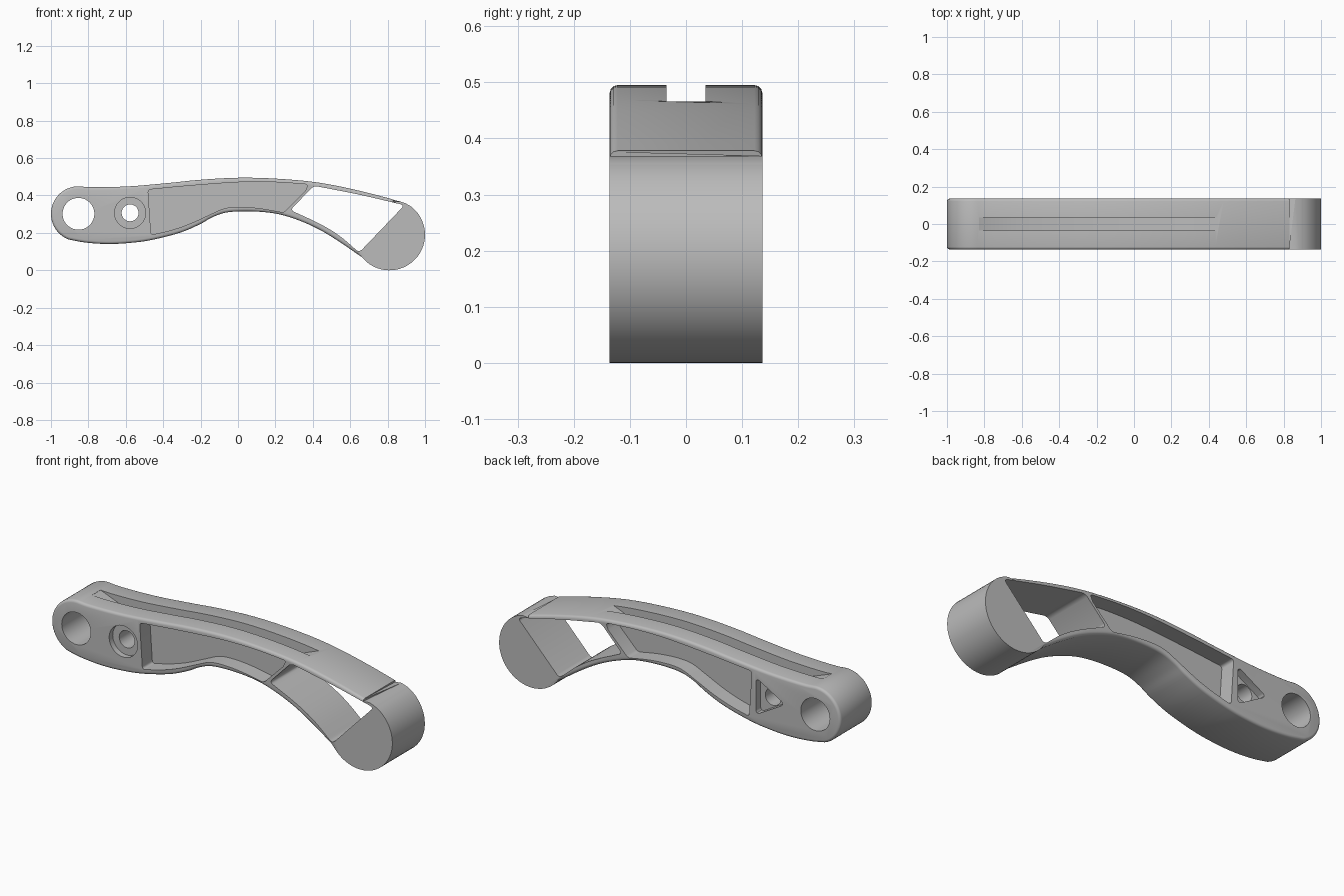
import bpy, bmesh
from math import cos, sin, radians
from mathutils import Vector

cube = bpy.data.objects.get("Cube")
if cube:
    bpy.data.objects.remove(cube, do_unlink=True)

HALF = 0.136      # half thickness of the arm
WEB = 0.052       # half thickness of the pocket web
SLOT = 0.035      # half width of the top slot

grey = bpy.data.materials.new("plain grey")
grey.use_nodes = True
grey.diffuse_color = (0.5, 0.5, 0.5, 1)
grey.node_tree.nodes["Principled BSDF"].inputs["Base Color"].default_value = (0.5, 0.5, 0.5, 1)


def smooth(points, steps=5):
    """Smooth curve through x, z points."""
    p = [Vector(q) for q in points]
    p = [2 * p[0] - p[1]] + p + [2 * p[-1] - p[-2]]
    out = []
    for a, b, c, d in zip(p, p[1:], p[2:], p[3:]):
        for i in range(steps):
            t = i / steps
            out.append(0.5 * (2 * b + (c - a) * t + (2 * a - 5 * b + 4 * c - d) * t ** 2
                              + (3 * b - a - 3 * c + d) * t ** 3))
    return out + [p[-2]]


def arc(cx, cz, r, start, end, n):
    angles = [radians(start + (end - start) * i / n) for i in range(n + 1)]
    return [Vector((cx + r * cos(a), cz + r * sin(a))) for a in angles]


def circle(cx, cz, r):
    return arc(cx, cz, r, 0, 360, 48)[:-1]


def prism(name, outline, y0, y1, corner=0, rim=None):
    """Extrude an x, z outline along y, rounding its corners or its rims."""
    bm = bmesh.new()
    low = [bm.verts.new((p[0], y0, p[1])) for p in outline]
    high = [bm.verts.new((p[0], y1, p[1])) for p in outline]
    n = len(outline)
    bm.faces.new(low)
    bm.faces.new(high[::-1])
    for i in range(n):
        j = (i + 1) % n
        bm.faces.new((low[j], low[i], high[i], high[j]))
    bmesh.ops.recalc_face_normals(bm, faces=bm.faces)
    if corner:
        sharp = [e for e in bm.edges if abs(e.verts[0].co.y - e.verts[1].co.y) > 0.001
                 and e.calc_face_angle() > 0.4]
        bmesh.ops.bevel(bm, geom=sharp, offset=corner, segments=4, profile=0.5, affect='EDGES')
    if rim:
        edges = [e for e in bm.edges if abs(e.verts[0].co.y - e.verts[1].co.y) < 0.001
                 and rim((e.verts[0].co + e.verts[1].co) / 2)]
        bmesh.ops.bevel(bm, geom=edges, offset=0.014, segments=3, profile=0.5, affect='EDGES')
    mesh = bpy.data.meshes.new(name)
    bm.to_mesh(mesh)
    bm.free()
    ob = bpy.data.objects.new(name, mesh)
    bpy.context.collection.objects.link(ob)
    mesh.materials.append(grey)
    return ob


# Lever body: rounded pivot end, arched arm, round weighted head
top = smooth([(-.853, .449), (-.77, .444), (-.58, .449), (-.37, .467), (-.2, .484), (.01, .495),
              (.22, .489), (.436, .468), (.65, .425), (.863, .369), (.913, .349)])
head = arc(.81, .19, .19, 57, -141, 32)
belly = smooth([(.662, .07), (.543, .152), (.436, .217), (.33, .265), (.222, .299), (.115, .313),
                (.008, .315), (-.072, .307), (-.142, .281), (-.206, .245), (-.313, .2),
                (-.473, .16), (-.607, .144), (-.714, .141), (-.82, .149), (-.903, .164)])
pivot = arc(-.853, .302, .147, 250, 90, 28)
body = prism("lever_arm", top + head[1:] + belly[1:] + pivot[1:-1], -HALF, HALF,
             rim=lambda c: (c.x - .81) ** 2 + (c.z - .19) ** 2 > .0375)

cutters = []


def cut(name, outline, y0, y1, corner=0):
    cutters.append(prism(name, outline, y0, y1, corner))


# Through holes
cut("pivot_hole", circle(-.853, .302, .085), -1, 1)
cut("screw_hole", circle(-.577, .307, .045), -1, 1)
window = (smooth([(.405, .452), (.65, .404), (.89, .348)])
          + smooth([(.648, .095), (.543, .184), (.436, .249), (.28, .322)]))
cut("window", window, -1, 1, .02)

# Screw seat on the front, three-sided nut seat on the back
cut("screw_seat", circle(-.577, .307, .083), -1, -HALF + .03)
cut("nut_seat", [(-.505, .405), (-.505, .209), (-.675, .307)], HALF - .04, 1, .025)

# Matching side pockets around a central web
pocket = (smooth([(-.481, .431), (-.26, .452), (.008, .471), (.2, .471), (.375, .459)])
          + [Vector((.36, .425))]
          + smooth([(.245, .309), (.12, .331), (.008, .339), (-.072, .331), (-.152, .297),
                    (-.26, .248), (-.36, .214), (-.465, .189)]))
cut("front_pocket", pocket, -1, -WEB, .014)
cut("back_pocket", pocket, WEB, 1, .014)

# Long slot in the top, ramped at both ends
cut("top_slot", [(-.83, .446), (-.63, .37), (.28, .4), (.45, .467), (.45, .7), (-.83, .7)],
    -SLOT, SLOT)

bpy.context.view_layer.objects.active = body
body.select_set(True)
for c in cutters:
    mod = body.modifiers.new(c.name, 'BOOLEAN')
    mod.operation = 'DIFFERENCE'
    mod.solver = 'EXACT'
    mod.object = c
    bpy.ops.object.modifier_apply(modifier=mod.name)
    bpy.data.objects.remove(c, do_unlink=True)

bpy.ops.object.shade_smooth_by_angle(angle=radians(32))
